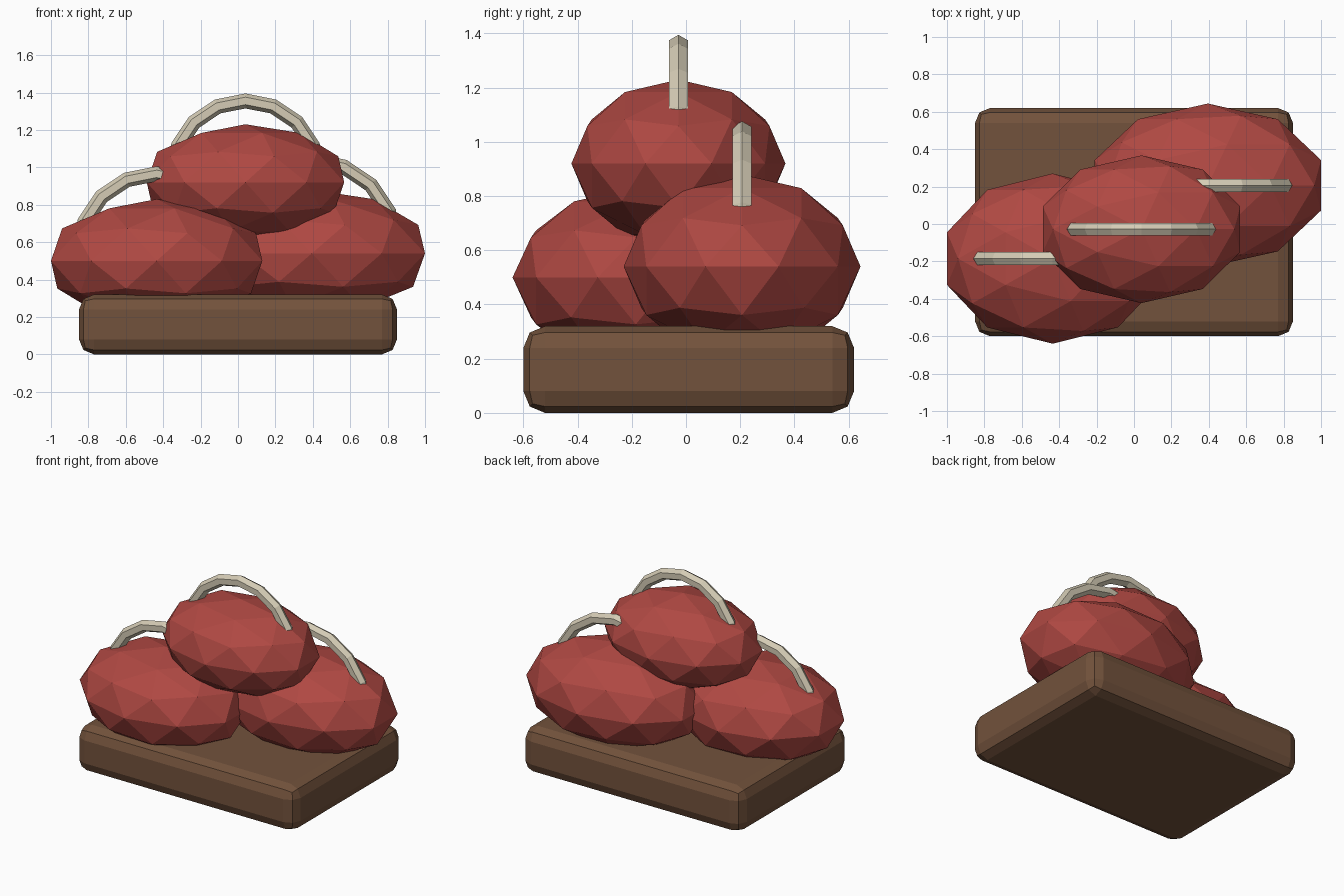
import bpy, bmesh
from math import pi, sin, cos

if "Cube" in bpy.data.objects:
    bpy.data.objects.remove(bpy.data.objects["Cube"])


def material(name, rgb):
    m = bpy.data.materials.new(name)
    m.diffuse_color = (*rgb, 1)
    m.use_nodes = True
    m.node_tree.nodes["Principled BSDF"].inputs["Base Color"].default_value = m.diffuse_color
    return m


RED = material("red_cloth", (0.43, 0.065, 0.055))
BROWN = material("brown_wood", (0.17, 0.085, 0.045))
CREAM = material("cream_cord", (0.66, 0.60, 0.46))


def mesh_object(name, bm, mat):
    bmesh.ops.recalc_face_normals(bm, faces=bm.faces)
    me = bpy.data.meshes.new(name)
    bm.to_mesh(me)
    bm.free()
    me.materials.append(mat)
    ob = bpy.data.objects.new(name, me)
    bpy.context.collection.objects.link(ob)
    return ob


def sack(name, centre, radii):
    # faceted, flattened ball
    bm = bmesh.new()
    bmesh.ops.create_icosphere(bm, subdivisions=2, radius=1)
    bmesh.ops.scale(bm, vec=radii, verts=bm.verts)
    bmesh.ops.translate(bm, vec=centre, verts=bm.verts)
    mesh_object(name, bm, RED)


def handle(name, centre, radius, tube=0.04, steps=8, sides=6):
    # six-sided tube swept over a half circle in the xz plane
    bm = bmesh.new()
    cx, cy, cz = centre
    rings = []
    for i in range(steps + 1):
        a = pi * i / steps
        ring = []
        for j in range(sides):
            b = 2 * pi * j / sides
            r = radius + tube * cos(b)
            ring.append(bm.verts.new((cx + r * cos(a), cy + tube * sin(b), cz + r * sin(a))))
        rings.append(ring)
    for p, q in zip(rings, rings[1:]):
        for j in range(sides):
            k = (j + 1) % sides
            bm.faces.new((p[j], p[k], q[k], q[j]))
    bm.faces.new(rings[0])
    bm.faces.new(rings[-1])
    mesh_object(name, bm, CREAM)


# wooden base with rounded edges
bm = bmesh.new()
bmesh.ops.create_cube(bm, size=1)
bmesh.ops.scale(bm, vec=(1.70, 1.22, 0.32), verts=bm.verts)
bmesh.ops.translate(bm, vec=(0, 0.01, 0.16), verts=bm.verts)
base = mesh_object("base", bm, BROWN)
bevel = base.modifiers.new("rounded_edges", "BEVEL")
bevel.width = 0.08
bevel.segments = 2

# three stacked sacks, each with a carrying handle
for label, c, r in (
    ("left", (-0.435, -0.185, 0.50), (0.594, 0.455, 0.33)),
    ("right", (0.395, 0.207, 0.54), (0.636, 0.437, 0.34)),
    ("top", (0.04, -0.028, 0.92), (0.555, 0.395, 0.31)),
):
    sack(label + "_sack", c, r)
    handle(label + "_handle", (c[0], c[1], c[2] + 0.15 * r[2]), 0.7 * r[0])
